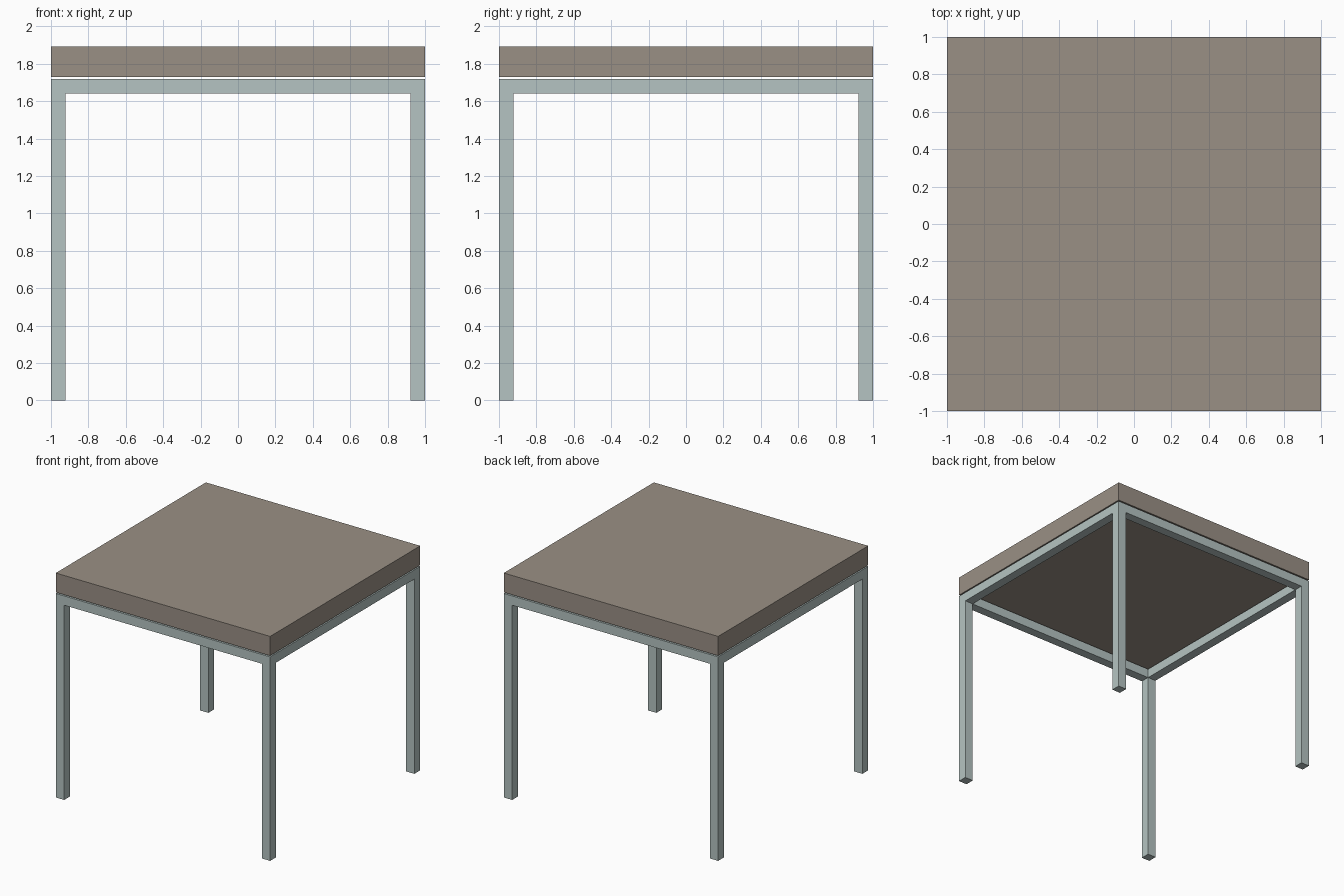
import bpy
import bmesh
from mathutils import Vector

cube = bpy.data.objects.get("Cube")
if cube:
    bpy.data.objects.remove(cube, do_unlink=True)

HALF = 1.0           # half width of the table
BAR = 0.078          # thickness of the square tube
RAIL_BOTTOM, RAIL_TOP = 1.642, 1.72
SLAB_BOTTOM, SLAB_TOP = 1.73, 1.893


def make_material(name, rgb):
    mat = bpy.data.materials.new(name)
    mat.use_nodes = True
    colour = (*rgb, 1.0)
    mat.diffuse_color = colour
    mat.node_tree.nodes["Principled BSDF"].inputs["Base Color"].default_value = colour
    return mat


def finish(name, bm, mat):
    bmesh.ops.recalc_face_normals(bm, faces=bm.faces[:])
    mesh = bpy.data.meshes.new(name)
    bm.to_mesh(mesh)
    bm.free()
    mesh.materials.append(mat)
    obj = bpy.data.objects.new(name, mesh)
    bpy.context.collection.objects.link(obj)
    return obj


wood = make_material("taupe_top", (0.323, 0.279, 0.235))
metal = make_material("pale_grey_green_metal", (0.462, 0.552, 0.539))

# Table top: one thick square slab
bm = bmesh.new()
bmesh.ops.create_cube(bm, size=1.0)
bmesh.ops.scale(bm, vec=(2 * HALF, 2 * HALF, SLAB_TOP - SLAB_BOTTOM), verts=bm.verts[:])
bmesh.ops.translate(bm, vec=(0, 0, (SLAB_TOP + SLAB_BOTTOM) / 2), verts=bm.verts[:])
finish("table_top", bm, wood)

# Frame: square ring of rails, open in the middle, drawn as a grid of faces
bm = bmesh.new()
marks = (-HALF, -HALF + BAR, HALF - BAR, HALF)
grid = [[bm.verts.new((x, y, RAIL_BOTTOM)) for y in marks] for x in marks]
corners = []
for i in range(3):
    for j in range(3):
        if i == 1 and j == 1:
            continue
        face = bm.faces.new((grid[i][j], grid[i][j + 1], grid[i + 1][j + 1], grid[i + 1][j]))
        if i != 1 and j != 1:
            corners.append(face)

# Raise the ring into rails
raised = bmesh.ops.extrude_face_region(bm, geom=bm.faces[:], use_keep_orig=True)
top_verts = [v for v in raised["geom"] if isinstance(v, bmesh.types.BMVert)]
bmesh.ops.translate(bm, vec=Vector((0, 0, RAIL_TOP - RAIL_BOTTOM)), verts=top_verts)

# Draw the four corner faces down into legs
legs = bmesh.ops.extrude_discrete_faces(bm, faces=corners)["faces"]
for face in legs:
    bmesh.ops.translate(bm, vec=Vector((0, 0, -RAIL_BOTTOM)), verts=face.verts[:])
finish("leg_frame", bm, metal)
